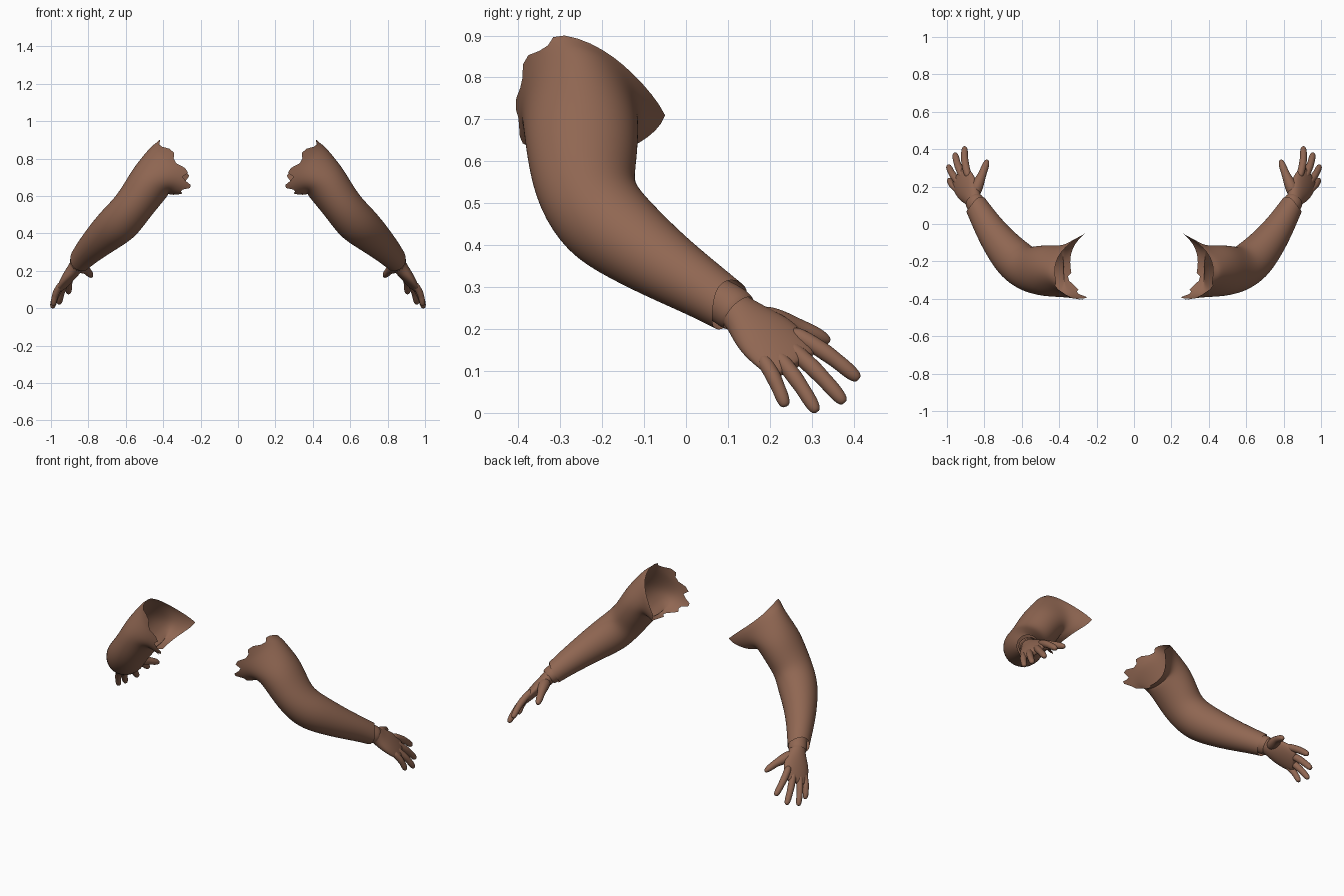
import bpy, bmesh, math, random
from mathutils import Vector as V

if "Cube" in bpy.data.objects:
    bpy.data.objects.remove(bpy.data.objects["Cube"])

skin = bpy.data.materials.new("brown_skin")
skin.use_nodes = True
skin.diffuse_color = (0.28, 0.135, 0.085, 1)
bsdf = skin.node_tree.nodes["Principled BSDF"]
bsdf.inputs["Base Color"].default_value = skin.diffuse_color
bsdf.inputs["Roughness"].default_value = 0.7


def four_point_ring(front, top, back, bottom, n):
    """Closed saddle-shaped ring through four points."""
    f, t, b, u = map(V, (front, top, back, bottom))
    mid, side, up, bend = (f + t + b + u) / 4, (b - f) / 2, (t - u) / 2, (f + b - t - u) / 4
    angles = [2 * math.pi * i / n for i in range(n)]
    return [mid + side * math.cos(a) + up * math.sin(a) + bend * math.cos(2 * a) for a in angles]


def tube_rings(sections, axis, n):
    """Elliptical rings (centre, radius along axis, radius across) along a path."""
    centres = [V(s[0]) for s in sections]
    rings = []
    for i, (c, ru, rv) in enumerate(sections):
        t = (centres[min(i + 1, len(centres) - 1)] - centres[max(i - 1, 0)]).normalized()
        u = (V(axis) - t * t.dot(V(axis))).normalized()
        v = t.cross(u)
        angles = [2 * math.pi * k / n for k in range(n)]
        rings.append([V(c) + u * ru * math.cos(a) + v * rv * math.sin(a) for a in angles])
    return rings


def loft(name, rings, side, capped=True, torn=False):
    """Skin the rings on one side of the body; a torn first ring keeps its corners."""
    bm = bmesh.new()
    crease = bm.verts.layers.float.new("crease_vert")
    loops = [[bm.verts.new((p.x * side, p.y, p.z)) for p in r] for r in rings]
    n = len(loops[0])
    for a, b in zip(loops, loops[1:]):
        for i in range(n):
            j = (i + 1) % n
            bm.faces.new((a[i], a[j], b[j], b[i]))
    if capped:
        bm.faces.new(loops[0])
        bm.faces.new(loops[-1])
    if torn:
        for v in loops[0]:
            v[crease] = 1
    bmesh.ops.recalc_face_normals(bm, faces=bm.faces)
    for f in bm.faces:
        f.smooth = True
    me = bpy.data.meshes.new(name)
    bm.to_mesh(me)
    bm.free()
    me.materials.append(skin)
    ob = bpy.data.objects.new(name, me)
    bpy.context.collection.objects.link(ob)
    sub = ob.modifiers.new("smooth", "SUBSURF")
    sub.levels = sub.render_levels = 2


def arm_rings(n=40):
    rim = four_point_ring((.255, -.405, .70), (.42, -.29, .90), (.26, -.05, .71), (.335, -.26, .605), n)
    deltoid = four_point_ring((.36, -.392, .71), (.47, -.265, .86), (.385, -.118, .72), (.385, -.25, .612), n)
    middle = [p.lerp(q, .6) for p, q in zip(rim, deltoid)]
    rnd = random.Random(4)
    for i in range(n):
        a = 2 * math.pi * i / n
        if math.cos(a) > 0:
            # Back edge drawn out to a point
            rim[i] = rim[i].lerp(deltoid[i], .42 * abs(math.sin(2 * a)))
        if 1.75 < a < 4.7:
            # Torn edge around the chest side
            rim[i] = rim[i].lerp(deltoid[i], rnd.uniform(.25, .45) if i % 4 < 2 else rnd.uniform(-.08, .05))
    body = tube_rings([
        ((.46, -.25, .685), .138, .12),
        ((.52, -.247, .60), .13, .11),
        ((.575, -.24, .525), .118, .107),
        ((.63, -.20, .46), .115, .113),
        ((.69, -.135, .41), .102, .102),
        ((.755, -.05, .35), .085, .086),
        ((.81, .04, .295), .07, .071),
        ((.848, .104, .253), .062, .062)], (0, 1, 0), n)
    # Scooped cuff edge on the outer side of the wrist
    for i in range(n):
        body[-1][i] += V((-.012, -.018, .014)) * max(0, math.sin(2 * math.pi * i / n)) ** 2
    return [rim, middle, deltoid] + body


ACROSS = (-.53, .69, .49)      # from little finger to index finger
DORSAL = V((.79, .15, .62))    # out of the back of the hand

FINGERS = {                    # base, tip, radius
    "index": ((.888, .280, .172), (.905, .412, .08), .020),
    "middle": ((.912, .258, .142), (.957, .378, .024), .020),
    "ring": ((.937, .227, .120), (.993, .312, .002), .019),
    "little": ((.948, .190, .112), (.988, .238, .015), .018),
}


def finger_rings(base, tip, r):
    base, tip = V(base), V(tip)
    start = base + (base - tip) * .25
    profile = [(0, .9), (.2, 1.1), (.38, 1.04), (.52, 1.08), (.66, .95),
               (.78, .98), (.92, .88), (.985, .6), (1, .3)]
    return tube_rings([(start.lerp(tip, k) + DORSAL * .012 * math.sin(math.pi * k), r * s, r * s)
                       for k, s in profile], ACROSS, 10)


for label, side in (("left", 1), ("right", -1)):
    loft(label + "_arm", arm_rings(), side, capped=False, torn=True)

    # Wrist band showing under the cuff
    loft(label + "_wrist_band", tube_rings([
        ((.822, .065, .278), .05, .05),
        ((.840, .100, .258), .054, .053),
        ((.854, .120, .243), .054, .051),
        ((.858, .126, .238), .050, .046)], ACROSS, 20), side, capped=False)

    # Palm
    loft(label + "_palm", tube_rings([
        ((.84, .09, .262), .043, .040),
        ((.857, .128, .238), .048, .040),
        ((.872, .155, .212), .064, .038),
        ((.890, .185, .188), .079, .035),
        ((.908, .213, .162), .082, .030),
        ((.923, .239, .137), .079, .025),
        ((.934, .257, .118), .072, .020),
        ((.938, .264, .111), .058, .012)], ACROSS, 20), side)

    for finger, spec in FINGERS.items():
        loft(f"{label}_{finger}_finger", finger_rings(*spec), side)

    # Thumb with its fleshy base
    loft(label + "_thumb", tube_rings([
        ((.855, .15, .225), .028, .028),
        ((.842, .195, .222), .036, .036),
        ((.825, .235, .213), .029, .029),
        ((.810, .268, .203), .022, .022),
        ((.800, .295, .192), .022, .021),
        ((.790, .322, .180), .019, .018),
        ((.785, .338, .172), .012, .011),
        ((.783, .342, .170), .006, .006)], DORSAL, 12), side)
